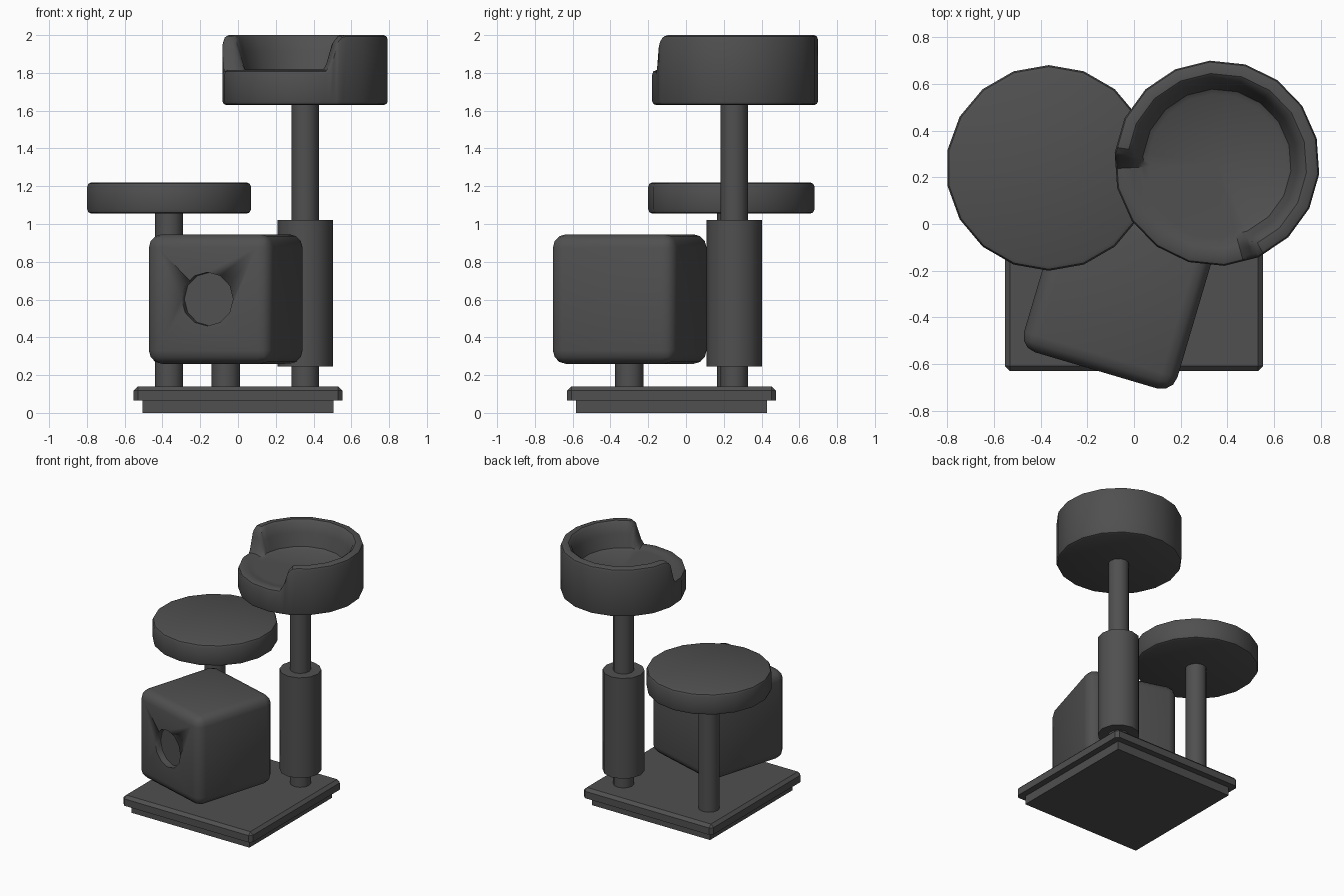
import bpy, bmesh
from math import sin, cos, pi, radians
from mathutils import Matrix

if "Cube" in bpy.data.objects:
    bpy.data.objects.remove(bpy.data.objects["Cube"])

dark = bpy.data.materials.new("dark_grey_fabric")
dark.diffuse_color = (0.08, 0.08, 0.08, 1)
dark.use_nodes = True
dark.node_tree.nodes["Principled BSDF"].inputs["Base Color"].default_value = dark.diffuse_color


def finish(name, bm, angle=35):
    bmesh.ops.recalc_face_normals(bm, faces=bm.faces)
    me = bpy.data.meshes.new(name)
    bm.to_mesh(me)
    bm.free()
    ob = bpy.data.objects.new(name, me)
    bpy.context.collection.objects.link(ob)
    me.materials.append(dark)
    bpy.ops.object.select_all(action='DESELECT')
    ob.select_set(True)
    bpy.context.view_layer.objects.active = ob
    bpy.ops.object.shade_smooth_by_angle(angle=radians(angle))
    return ob


def revolve(name, x, y, columns):
    """Closed solid from (angle, radius factor, profile) columns; profile runs axis to axis."""
    bm = bmesh.new()
    rings = []
    for a, f, prof in columns:
        rings.append([bm.verts.new((x + r * f * cos(a), y + r * f * sin(a), z)) for r, z in prof[1:-1]])
    prof = columns[0][2]
    low = bm.verts.new((x, y, prof[0][1]))
    top = bm.verts.new((x, y, prof[-1][1]))
    for p, q in zip(rings, rings[1:] + rings[:1]):
        bm.faces.new((low, q[0], p[0]))
        bm.faces.new((top, p[-1], q[-1]))
        for i in range(len(p) - 1):
            bm.faces.new((p[i], q[i], q[i + 1], p[i + 1]))
    return finish(name, bm)


def cylinder(name, x, y, r, z0, z1, n, start=0.0, bev=0.0):
    prof = [(0, z0), (r, z0), (r, z1), (0, z1)]
    if bev:
        c = bev * 0.3
        prof = [(0, z0), (r - bev, z0), (r - c, z0 + c), (r, z0 + bev),
                (r, z1 - bev), (r - c, z1 - c), (r - bev, z1), (0, z1)]
    return revolve(name, x, y, [(start + 2 * pi * i / n, 1, prof) for i in range(n)])


def slab(name, size, z0, z1, bev=0.0):
    bm = bmesh.new()
    bmesh.ops.create_cube(bm, size=1, matrix=Matrix.Translation((0, -0.077, (z0 + z1) / 2))
                          @ Matrix.Diagonal((size, size, z1 - z0, 1)))
    if bev:
        edges = [e for e in bm.edges if any(v.co.z > z1 - 0.001 for v in e.verts)]
        bmesh.ops.bevel(bm, geom=edges, offset=bev, segments=1, affect='EDGES')
    return finish(name, bm, 20)


# Stepped base
slab("base_plinth", 1.01, 0, 0.07)
slab("base_top", 1.105, 0.065, 0.14, 0.022)

# Posts and scratching sleeve
cylinder("left_post", -0.365, 0.24, 0.075, 0.13, 1.07, 12)
cylinder("house_post", -0.065, -0.30, 0.075, 0.13, 0.3, 12)
cylinder("right_post", 0.355, 0.255, 0.073, 0.13, 1.65, 12)
cylinder("scratching_sleeve", 0.355, 0.255, 0.147, 0.245, 1.02, 12)

# Round platform
cylinder("round_platform", -0.365, 0.24, 0.44, 1.055, 1.22, 18, pi / 2, 0.022)

# Bed with a raised rim that drops away at the front opening
FRONT = radians(234)


def rim_height(d):
    pts = [(0, 1.815), (51, 1.815), (54, 1.85), (59, 1.965), (63, 1.995), (67, 2.0), (181, 2.0)]
    for (a, h), (b, k) in zip(pts, pts[1:]):
        if a <= d <= b:
            return h + (k - h) * (d - a) / (b - a)


offsets = set(range(-180, 180, 20))
for s in (-1, 1):
    offsets.update(s * d for d in (51, 54, 57, 59, 63, 67))
columns = []
for d in sorted(offsets):
    h = rim_height(abs(d))
    t = (h - 1.815) / 0.185
    local = (d % 20) - 10
    chord = cos(radians(10)) / cos(radians(local))
    prof = [(0, 1.63), (0.42, 1.63), (0.434, 1.636), (0.44, 1.65),
            (0.44, h - 0.025), (0.434, h - 0.007), (0.42, h - 0.001 * (1 - t)),
            (0.385, h), (0.366, h - 0.012 * t - 0.003),
            (0.345, 1.806 + 0.11 * t), (0.318, 1.806 + 0.012 * t), (0.295, 1.805), (0, 1.805)]
    columns.append((FRONT + radians(d), chord, prof))
revolve("rimmed_bed", 0.355, 0.26, columns)

# Rounded cube house, turned on its post
bm = bmesh.new()
bmesh.ops.create_cube(bm, size=0.685)
bmesh.ops.bevel(bm, geom=bm.edges[:], offset=0.07, segments=3, profile=0.5, affect='EDGES')
house = finish("cube_house", bm)
house.location = (-0.065, -0.298, 0.6025)
house.rotation_euler = (0, 0, radians(-16.5))

# Round doorway recess
bm = bmesh.new()
bmesh.ops.create_cone(bm, cap_ends=True, segments=12, radius1=0.142, radius2=0.142, depth=0.2,
                      matrix=Matrix.Translation((0, -0.3925, 0)) @ Matrix.Rotation(pi / 2, 4, 'X'))
cutter = finish("doorway_cutter", bm)
cutter.location = house.location
cutter.rotation_euler = house.rotation_euler
cutter.hide_render = True
cutter.hide_set(True)
cut = house.modifiers.new("doorway", 'BOOLEAN')
cut.operation = 'DIFFERENCE'
cut.solver = 'EXACT'
cut.object = cutter
